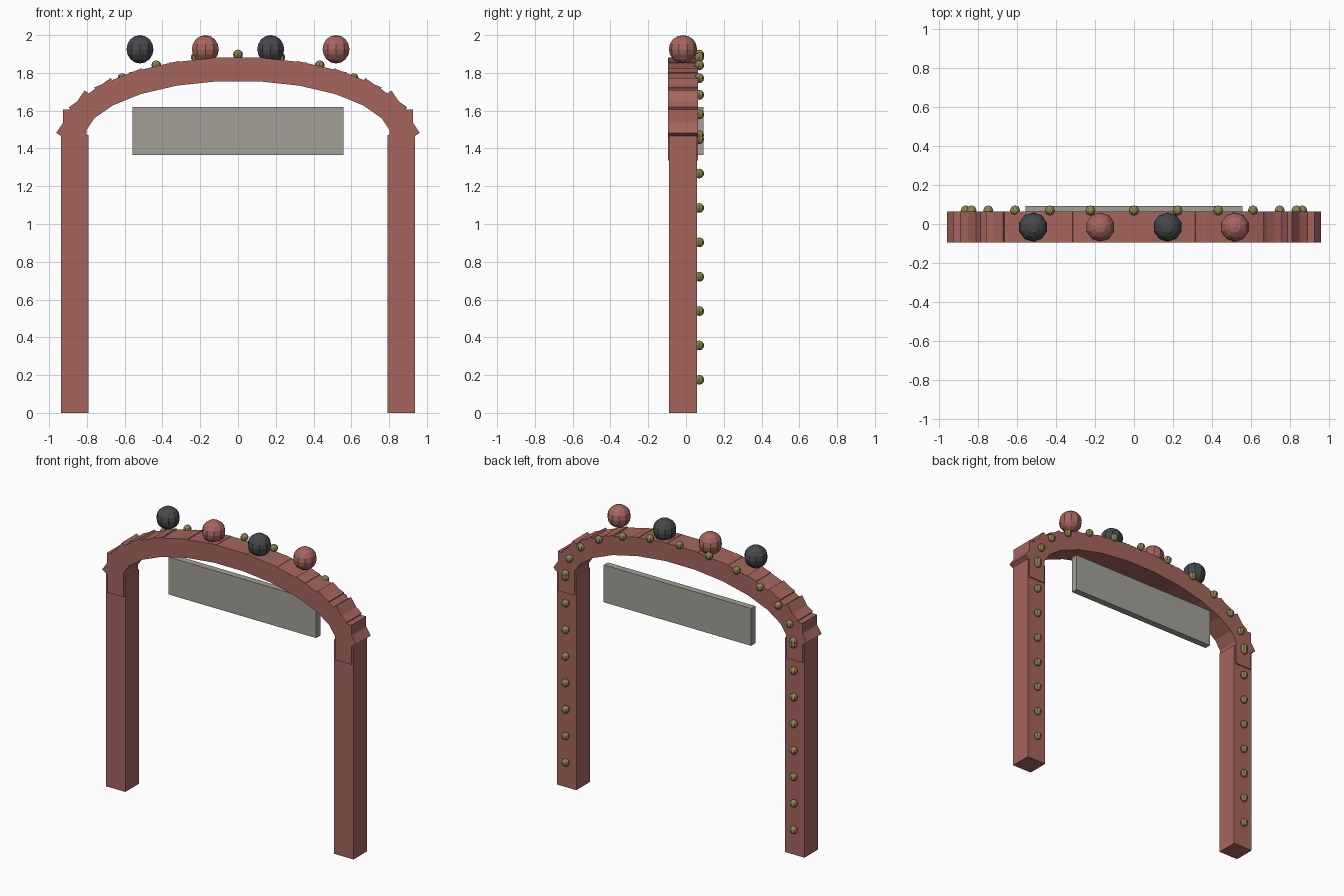
import bpy
from math import sin, cos, atan2, radians

if "Cube" in bpy.data.objects:
    bpy.data.objects.remove(bpy.data.objects["Cube"])


def material(name, rgb):
    m = bpy.data.materials.new(name)
    m.diffuse_color = (*rgb, 1)
    m.use_nodes = True
    m.node_tree.nodes["Principled BSDF"].inputs["Base Color"].default_value = m.diffuse_color
    return m


RED = material("red_paint", (0.38, 0.13, 0.11))
DARK = material("dark_paint", (0.06, 0.065, 0.07))
GOLD = material("bulb_gold", (0.28, 0.24, 0.09))
PALE = material("sign_board", (0.36, 0.35, 0.31))

CX, SPRING, Y = 0.865, 1.47, -0.016    # post centre, arch spring height, frame depth centre


def box(name, loc, size, mat, tilt=0):
    bpy.ops.mesh.primitive_cube_add(size=1, location=loc)
    o = bpy.context.object
    o.name = name
    o.scale = size
    bpy.ops.object.transform_apply(location=False, rotation=False, scale=True)
    o.rotation_euler.y = tilt
    o.data.materials.append(mat)
    return o


def ball(name, loc, r, mat, seg, rings):
    bpy.ops.mesh.primitive_uv_sphere_add(segments=seg, ring_count=rings, radius=r, location=loc)
    o = bpy.context.object
    o.name = name
    o.data.materials.append(mat)
    return o


# Two posts, each with a row of bulbs on the back
for side in (-1, 1):
    box("post", (side * CX, Y, SPRING / 2), (0.146, 0.146, SPRING), RED)
    for i in range(8):
        ball("post_bulb", (side * CX, 0.07, 0.175 + 0.182 * i), 0.026, GOLD, 8, 6)

# Arch of overlapping blocks on an ellipse, with bulbs on a slightly taller ellipse
RISE = 0.348
for k in range(-6, 7):
    a = radians(15 * k)
    x = CX * sin(a)
    tilt = atan2(RISE * sin(a), CX * cos(a))
    box("arch_block", (x, Y, SPRING + RISE * cos(a)), (0.27, 0.16, 0.125), RED, tilt)
    ball("arch_bulb", (x, 0.07, SPRING + 0.427 * cos(a)), 0.026, GOLD, 8, 6)

# Sign board under the arch
box("sign_board", (0, 0.07, 1.492), (1.118, 0.045, 0.256), PALE)

# Balls along the top, alternating colours
for i in range(4):
    ball("top_ball", (-0.519 + 0.346 * i, Y, 1.925), 0.075, RED if i % 2 else DARK, 10, 8)
